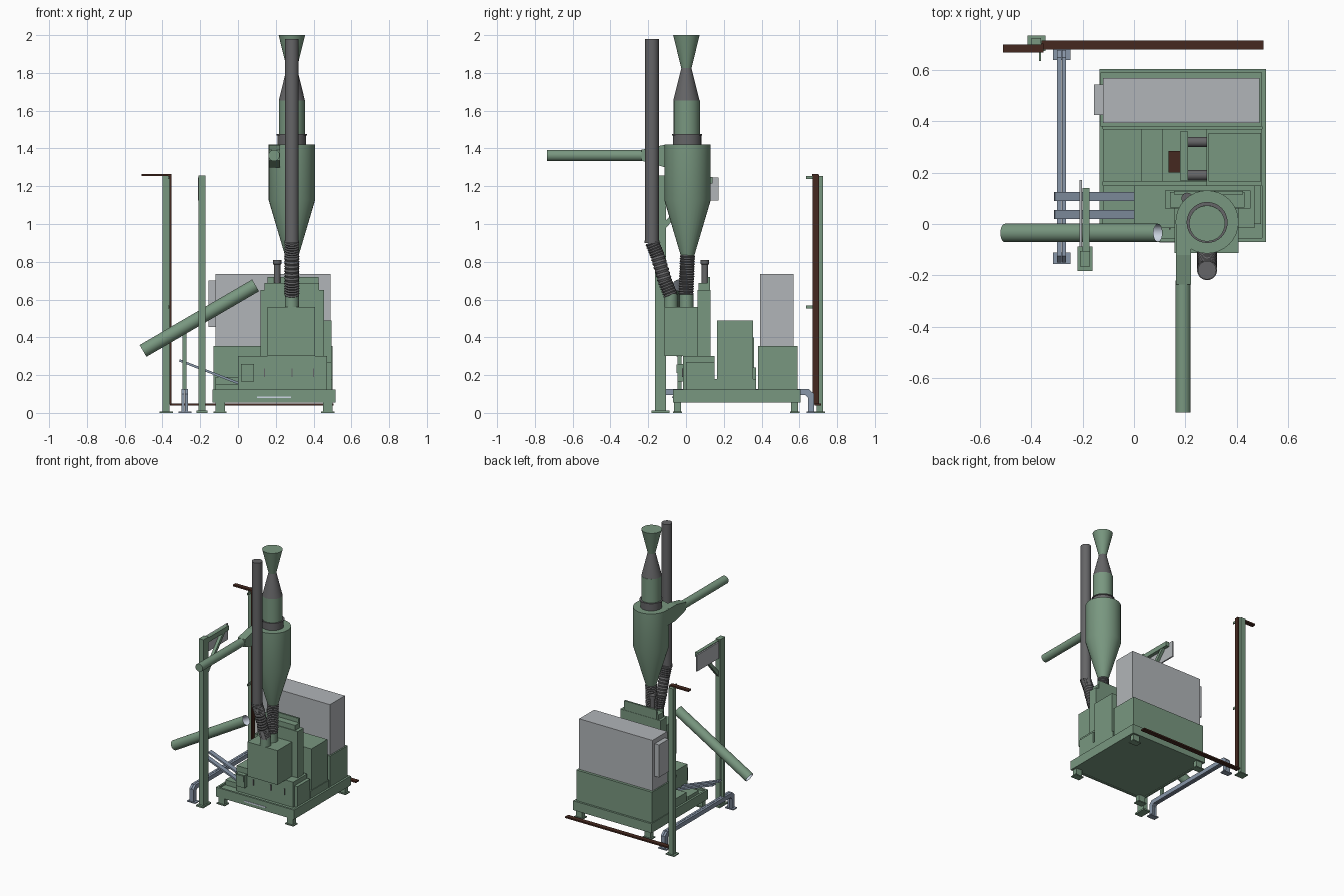
import bpy, bmesh, math
from mathutils import Vector

if "Cube" in bpy.data.objects:
    bpy.data.objects.remove(bpy.data.objects["Cube"])


def material(name, r, g, b):
    m = bpy.data.materials.new(name)
    m.diffuse_color = (r, g, b, 1)
    m.use_nodes = True
    m.node_tree.nodes["Principled BSDF"].inputs["Base Color"].default_value = m.diffuse_color
    return m


GREEN = material("machine green", 0.19, 0.31, 0.215)
PANEL = material("light grey", 0.44, 0.46, 0.48)
DARK = material("dark grey", 0.13, 0.13, 0.135)
BROWN = material("dark brown", 0.06, 0.022, 0.014)
STEEL = material("blue grey steel", 0.25, 0.31, 0.40)
PALE = material("pale liner", 0.62, 0.68, 0.78)


def make(name, mat, bm, smooth=False):
    bmesh.ops.recalc_face_normals(bm, faces=bm.faces)
    me = bpy.data.meshes.new(name)
    bm.to_mesh(me)
    bm.free()
    me.materials.append(mat)
    ob = bpy.data.objects.new(name, me)
    bpy.context.collection.objects.link(ob)
    if smooth:
        me.polygons.foreach_set("use_smooth", [True] * len(me.polygons))
        me.set_sharp_from_angle(angle=math.radians(35))
    return ob


def prism(name, mat, profile, a, b, axis=0):
    """Extrude a profile along x (profile in y,z) or along y (profile in x,z)."""
    bm = bmesh.new()
    rings = []
    for t in (a, b):
        rings.append([bm.verts.new((t, u, v) if axis == 0 else (u, t, v)) for u, v in profile])
    n = len(profile)
    bm.faces.new(rings[0])
    bm.faces.new(rings[1])
    for i in range(n):
        j = (i + 1) % n
        bm.faces.new((rings[0][i], rings[0][j], rings[1][j], rings[1][i]))
    return make(name, mat, bm)


def box(name, mat, x0, x1, y0, y1, z0, z1):
    return prism(name, mat, [(y0, z0), (y1, z0), (y1, z1), (y0, z1)], x0, x1)


def sweep(name, mat, pts, radii, n=32, caps=True):
    """Round section swept along points with a radius at each point."""
    bm = bmesh.new()
    pts = [Vector(p) for p in pts]
    rings = []
    for i, p in enumerate(pts):
        t = (pts[min(i + 1, len(pts) - 1)] - pts[max(i - 1, 0)]).normalized()
        ref = Vector((0, 1, 0)) if abs(t.x) > 0.4 else Vector((1, 0, 0))
        v = t.cross(ref).normalized()
        u = v.cross(t)
        rings.append([bm.verts.new(p + radii[i] * (u * math.cos(k * math.tau / n) + v * math.sin(k * math.tau / n)))
                      for k in range(n)])
    for r0, r1 in zip(rings, rings[1:]):
        for k in range(n):
            bm.faces.new((r0[k], r0[(k + 1) % n], r1[(k + 1) % n], r1[k]))
    if caps:
        bm.faces.new(rings[0])
        bm.faces.new(rings[-1])
    return make(name, mat, bm, True)


def lathe(name, mat, x, y, profile):
    return sweep(name, mat, [(x, y, z) for r, z in profile], [r for r, z in profile])


def hose(name, path, r, ribs=16):
    """Corrugated hose through a polyline."""
    path = [Vector(p) for p in path]
    pts, radii = [], []
    steps = ribs * 2
    for i in range(steps + 1):
        s = i / steps * (len(path) - 1)
        k = min(int(s), len(path) - 2)
        pts.append(path[k].lerp(path[k + 1], s - k))
        radii.append(r if i % 2 else r * 0.88)
    return sweep(name, DARK, pts, radii, 24)


# Skid base: deck, raised rim and four feet
box("deck", GREEN, -0.13, 0.51, -0.065, 0.60, 0.06, 0.112)
for i, y in enumerate((-0.07, 0.59)):
    box(f"deck_rim_long_{i}", GREEN, -0.135, 0.515, y, y + 0.015, 0.055, 0.125)
for i, x in enumerate((-0.135, 0.50)):
    box(f"deck_rim_short_{i}", GREEN, x, x + 0.015, -0.055, 0.59, 0.055, 0.125)
for i, x in enumerate((-0.095, 0.475)):
    for j, y in enumerate((-0.045, 0.575)):
        box(f"foot_{i}{j}", GREEN, x - 0.025, x + 0.025, y - 0.018, y + 0.018, 0.008, 0.058)
        box(f"foot_plate_{i}{j}", GREEN, x - 0.035, x + 0.035, y - 0.025, y + 0.025, 0, 0.008)
box("fork_slot", PALE, 0.10, 0.28, -0.073, -0.069, 0.078, 0.088)

# Rear cabinet with grey enclosure
box("rear_cabinet", GREEN, -0.13, 0.50, 0.38, 0.59, 0.11, 0.355)
box("rear_enclosure", PANEL, -0.12, 0.49, 0.393, 0.57, 0.355, 0.735)
box("enclosure_side_panel", PANEL, -0.155, -0.12, 0.425, 0.543, 0.455, 0.70)

# Middle row: electrical cabinet, low housings, drive
box("control_cabinet", GREEN, 0.29, 0.495, 0.165, 0.355, 0.11, 0.49)
box("cabinet_plinth", GREEN, 0.28, 0.50, 0.15, 0.37, 0.11, 0.18)
box("low_housing_left", GREEN, -0.12, 0.03, 0.165, 0.37, 0.11, 0.19)
box("low_housing_step", GREEN, 0.03, 0.11, 0.165, 0.37, 0.11, 0.16)
box("low_housing_front", GREEN, -0.12, 0.0, 0.02, 0.15, 0.11, 0.15)
box("drive_housing", GREEN, 0.18, 0.21, 0.17, 0.36, 0.11, 0.40)
box("drive_base", GREEN, 0.11, 0.285, 0.165, 0.37, 0.11, 0.24)
box("drive_motor", BROWN, 0.135, 0.18, 0.20, 0.285, 0.24, 0.36)
for i, y in enumerate((0.19, 0.32)):
    sweep(f"drive_pulley_{i}", DARK, [(0.21, y, 0.31), (0.285, y, 0.31)], [0.02, 0.02], 20)

# Front machine body
box("front_body", GREEN, 0.0, 0.47, -0.015, 0.15, 0.11, 0.302)
box("front_side_step", GREEN, 0.47, 0.495, 0.0, 0.15, 0.11, 0.27)
box("hopper_box", GREEN, 0.157, 0.407, -0.113, 0.06, 0.302, 0.56)
box("tower", GREEN, 0.12, 0.455, 0.06, 0.13, 0.30, 0.65)
box("tower_cap", GREEN, 0.14, 0.43, 0.065, 0.125, 0.65, 0.688)
box("tower_back_panel", GREEN, 0.155, 0.425, 0.115, 0.128, 0.65, 0.72)
box("junction_box", GREEN, 0.015, 0.085, -0.045, -0.015, 0.165, 0.26)
box("junction_cover", GREEN, 0.02, 0.08, -0.049, -0.045, 0.21, 0.255)
for i, x in enumerate((0.14, 0.285, 0.40)):
    box(f"door_handle_{i}", DARK, x - 0.003, x + 0.003, -0.022, -0.015, 0.19, 0.235)
lathe("vent_stub", DARK, 0.207, 0.10, [(0.017, 0.68), (0.017, 0.785), (0.022, 0.787), (0.022, 0.81)])

# Cyclone separator stack
CX = 0.285
lathe("cyclone_body", GREEN, CX, 0.008, [(0.035, 0.83), (0.123, 1.127), (0.123, 1.42)])
lathe("cyclone_collar", DARK, CX, 0.006, [(0.075, 1.42), (0.075, 1.468), (0.08, 1.469), (0.08, 1.476)])
lathe("cyclone_neck", GREEN, CX, 0.004, [(0.069, 1.476), (0.069, 1.655)])
lathe("stack_reducer", DARK, CX, 0.002, [(0.069, 1.655), (0.027, 1.825)])
lathe("stack_flare", GREEN, CX, 0.002, [(0.027, 1.825), (0.07, 2.0)])
hose("cyclone_hose", [(CX, 0.0, 0.625), (CX, 0.008, 0.835)], 0.041)
for i, y in enumerate((-0.08, 0.002)):
    lathe(f"hopper_inlet_{i}", GREEN, CX, y, [(0.037, 0.56), (0.037, 0.63)])

# Tall suction pipe with its hose
lathe("suction_pipe", DARK, CX, -0.18, [(0.036, 0.90), (0.036, 1.98)])
lathe("suction_joint", DARK, CX, -0.18, [(0.039, 0.90), (0.039, 0.912)])
hose("suction_hose", [(CX, -0.18, 0.905), (CX, -0.15, 0.83), (CX, -0.112, 0.70), (CX, -0.08, 0.62)], 0.039, 18)

# Cyclone inlet duct
sweep("inlet_pipe", GREEN, [(0.191, -0.735, 1.363), (0.191, -0.22, 1.363)], [0.03, 0.03])
prism("inlet_transition", GREEN, [(-0.235, 1.335), (-0.235, 1.393), (-0.12, 1.418), (0.01, 1.418),
                                  (0.01, 1.30), (-0.11, 1.30)], 0.163, 0.222)

# Discharge chute, open at both ends, with support rod
a, b = (-0.503, -0.035, 0.328), (0.093, -0.035, 0.675)
sweep("chute_tube", GREEN, [a, b], [0.036, 0.036], 32, False)
sweep("chute_liner", PALE, [a, b], [0.0335, 0.0335], 32, False)
box("chute_support", GREEN, -0.293, -0.273, -0.045, -0.025, 0.12, 0.43)

# Sign post with arm, brace and grey panel
box("sign_post", GREEN, -0.21, -0.172, -0.165, -0.105, 0, 1.258)
box("sign_post_foot", GREEN, -0.22, -0.162, -0.183, -0.088, 0, 0.012)
box("sign_arm", GREEN, -0.20, -0.174, -0.105, 0.14, 1.215, 1.25)
prism("sign_brace", GREEN, [(-0.105, 0.98), (-0.105, 1.02), (0.07, 1.215), (0.10, 1.215)], -0.198, -0.176)
box("sign_panel", PANEL, -0.212, -0.202, -0.09, 0.172, 1.125, 1.247)

# Cable post with brown cable tray
box("cable_post", GREEN, -0.40, -0.362, 0.69, 0.725, 0, 1.255)
box("cable_post_foot", GREEN, -0.415, -0.345, 0.675, 0.735, 0, 0.008)
for i, z in enumerate((0.56, 1.245)):
    box(f"tray_bracket_{i}", GREEN, -0.37, -0.362, 0.635, 0.725, z - 0.008, z + 0.008)
box("tray_floor", BROWN, -0.36, 0.505, 0.68, 0.715, 0.04, 0.051)
box("tray_riser", BROWN, -0.363, -0.352, 0.67, 0.703, 0.045, 1.262)
box("tray_top", BROWN, -0.51, -0.352, 0.668, 0.70, 1.253, 1.265)

# Twin steel floor conduit, arched over two feet
for i, x in enumerate((-0.30, -0.2815)):
    prism(f"floor_conduit_{i}", STEEL,
          [(-0.15, 0), (-0.15, 0.10), (-0.125, 0.127), (0.65, 0.127), (0.678, 0.10), (0.678, 0),
           (0.645, 0), (0.645, 0.08), (0.63, 0.095), (-0.105, 0.095), (-0.117, 0.08), (-0.117, 0)],
          x, x + 0.0165)
for i, y in enumerate((-0.133, 0.661)):
    box(f"conduit_foot_{i}", STEEL, -0.315, -0.247, y - 0.022, y + 0.022, 0, 0.008)

# Sloping steel trays
for i, y in enumerate((0.02, 0.09)):
    prism(f"sloping_tray_{i}", STEEL, [(-0.312, 0.272), (-0.308, 0.284), (0.008, 0.162), (0.004, 0.15)],
          y, y + 0.035, axis=1)
